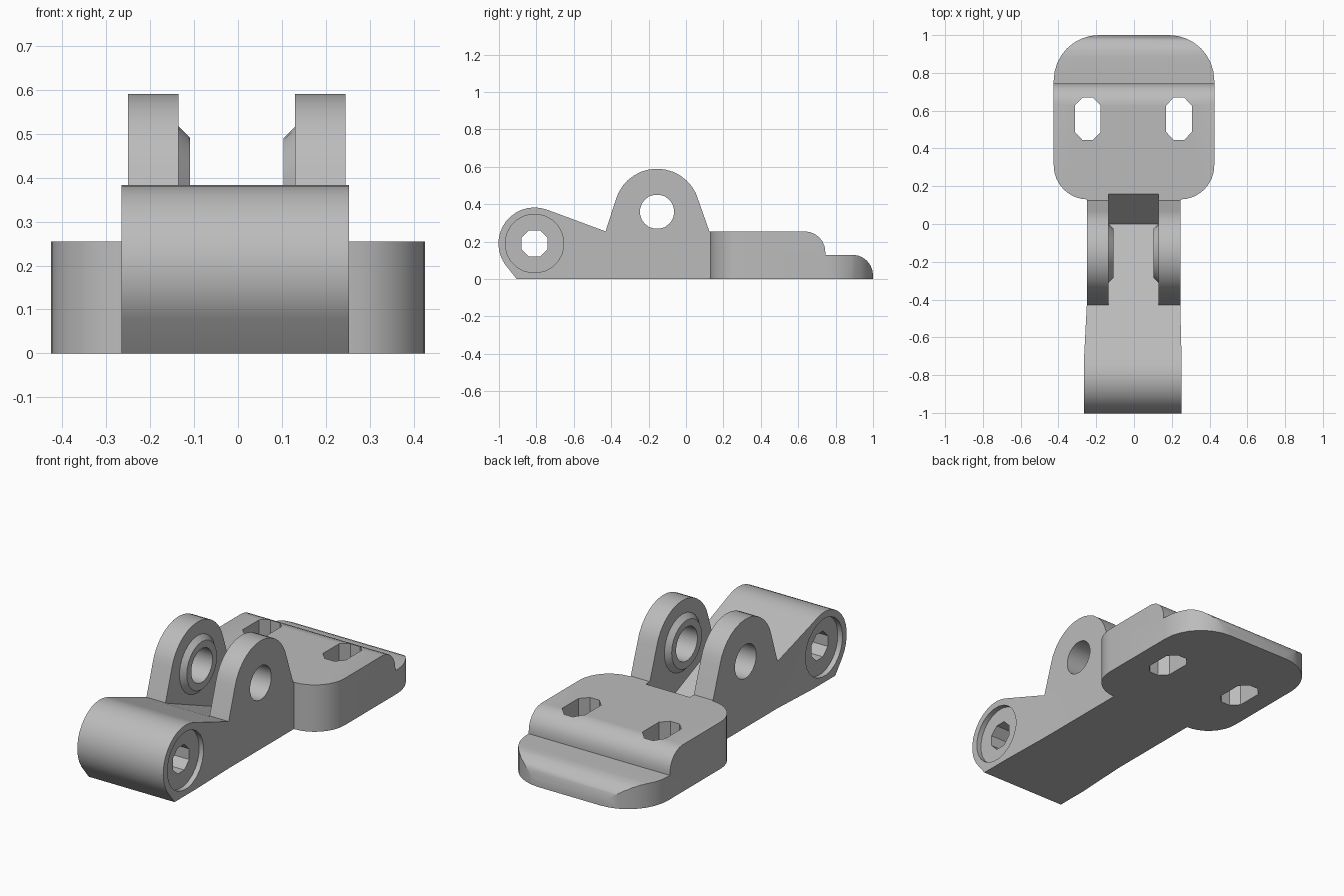
import bpy
import bmesh
from math import cos, sin, radians, pi
from mathutils import Matrix, Vector

cube = bpy.data.objects.get("Cube")
if cube:
    bpy.data.objects.remove(cube, do_unlink=True)

grey = bpy.data.materials.new("plain grey")
grey.use_nodes = True
grey.diffuse_color = (0.5, 0.5, 0.5, 1)
grey.node_tree.nodes["Principled BSDF"].inputs["Base Color"].default_value = (0.5, 0.5, 0.5, 1)


def arc(cx, cy, r, start, end, steps):
    angles = [radians(start + (end - start) * i / steps) for i in range(steps + 1)]
    return [(cx + r * cos(a), cy + r * sin(a)) for a in angles]


def circle(cx, cy, r, sides):
    return arc(cx, cy, r, 180 / sides, 360 + 180 / sides, sides)[:-1]


def finish(name, bm):
    bmesh.ops.recalc_face_normals(bm, faces=bm.faces)
    mesh = bpy.data.meshes.new(name)
    bm.to_mesh(mesh)
    bm.free()
    mesh.materials.append(grey)
    obj = bpy.data.objects.new(name, mesh)
    bpy.context.collection.objects.link(obj)
    return obj


def prism(name, points, low, high, axis="X", adjust=None):
    """Extrude a (y, z) outline along X, or an (x, y) outline along Z."""
    bm = bmesh.new()
    place = (lambda p: (low, *p)) if axis == "X" else (lambda p: (*p, low))
    face = bm.faces.new([bm.verts.new(place(p)) for p in points])
    shift = Vector((high - low, 0, 0)) if axis == "X" else Vector((0, 0, high - low))
    moved = bmesh.ops.extrude_face_region(bm, geom=[face])["geom"]
    bmesh.ops.translate(bm, vec=shift, verts=[v for v in moved if isinstance(v, bmesh.types.BMVert)])
    if adjust:
        adjust(bm)
    return finish(name, bm)


def combine(target, tool, operation):
    mod = target.modifiers.new("combine", "BOOLEAN")
    mod.operation = operation
    mod.solver = "EXACT"
    mod.object = tool
    bpy.context.view_layer.objects.active = target
    bpy.ops.object.modifier_apply(modifier=mod.name)
    bpy.data.objects.remove(tool, do_unlink=True)


PIN = (-0.81, 0.19)      # barrel axis
PIVOT = (-0.155, 0.36)   # lug axis


# Arm: barrel, sloping neck and arched lugs in one side profile
def widen_barrel(bm):
    for y in (-0.72, -0.43):
        bmesh.ops.bisect_plane(bm, geom=bm.verts[:] + bm.edges[:] + bm.faces[:],
                               plane_co=(0, y, 0), plane_no=(0, 1, 0))
    for v in bm.verts:
        if v.co.y < -0.7:
            v.co.x = 0.252 if v.co.x > 0 else -0.265


profile = [(0.2, 0), (0.2, 0.255), (0.125, 0.255)]
profile += arc(*PIVOT, 0.23, 15, 165, 14)
profile += [(-0.43, 0.255)]
profile += arc(*PIN, 0.193, 70, 215, 14)
profile += [(-0.905, 0)]
bracket = prism("hinge_bracket", profile, -0.25, 0.245, adjust=widen_barrel)

# Mounting plate: rounded outline trimmed to a stepped side profile
outline = []
for cx, cy, r, start in ((0.185, 0.76, 0.24, 0), (-0.185, 0.76, 0.24, 90),
                         (-0.245, 0.31, 0.18, 180), (0.245, 0.31, 0.18, 270)):
    outline += arc(cx, cy, r, start, start + 90, 8)
plate = prism("mounting_plate", outline, 0, 0.4, "Z")
step = [(0, 0), (1.1, 0), (1.0, 0.02)]
step += arc(0.89, 0.02, 0.11, 0, 90, 6)
step += [(0.745, 0.13)]
step += arc(0.635, 0.145, 0.11, 0, 90, 6)
step += [(0, 0.255)]
combine(plate, prism("step_trim", step, -0.6, 0.6), "INTERSECT")
combine(bracket, plate, "UNION")

# Swing slot between the lugs
slot = [(-0.455, 0.264), (0, 0.07), (0.16, 0.255), (0.16, 0.8), (-0.455, 0.8)]
combine(bracket, prism("swing_slot", slot, -0.135, 0.13), "DIFFERENCE")

# Chamfered bosses on the inner lug faces
for wall, side in ((-0.135, 1), (0.13, -1)):
    bm = bmesh.new()
    bmesh.ops.create_cone(bm, cap_ends=True, segments=24, radius1=0.165, radius2=0.13, depth=0.035)
    turn = Matrix.Rotation(side * pi / 2, 4, "Y")
    bm.transform(Matrix.Translation((wall + side * 0.0085, *PIVOT)) @ turn)
    combine(bracket, finish("lug_boss", bm), "UNION")

# Pivot hole, octagonal pin hole and recessed barrel ends
combine(bracket, prism("pivot_hole", circle(*PIVOT, 0.092, 20), -0.5, 0.5), "DIFFERENCE")
for low, high in ((-0.4, -0.237), (0.224, 0.4)):
    combine(bracket, prism("end_recess", circle(*PIN, 0.157, 24), low, high), "DIFFERENCE")
combine(bracket, prism("pin_hole", circle(*PIN, 0.076, 8), -0.5, 0.5), "DIFFERENCE")

# Elongated screw holes in the plate
for x in (-0.245, 0.238):
    hole = [(x + sx * dx, 0.557 + sy * dy)
            for sx, sy, flip in ((1, 1, 1), (-1, 1, -1), (-1, -1, 1), (1, -1, -1))
            for dx, dy in ((0.068, 0.07), (0.028, 0.112))[::flip]]
    combine(bracket, prism("screw_hole", hole, -0.2, 0.6, "Z"), "DIFFERENCE")

# Smooth the curved faces, keep real edges sharp
bpy.ops.object.select_all(action="DESELECT")
bracket.select_set(True)
bpy.context.view_layer.objects.active = bracket
bpy.ops.object.shade_smooth_by_angle(angle=radians(30))
